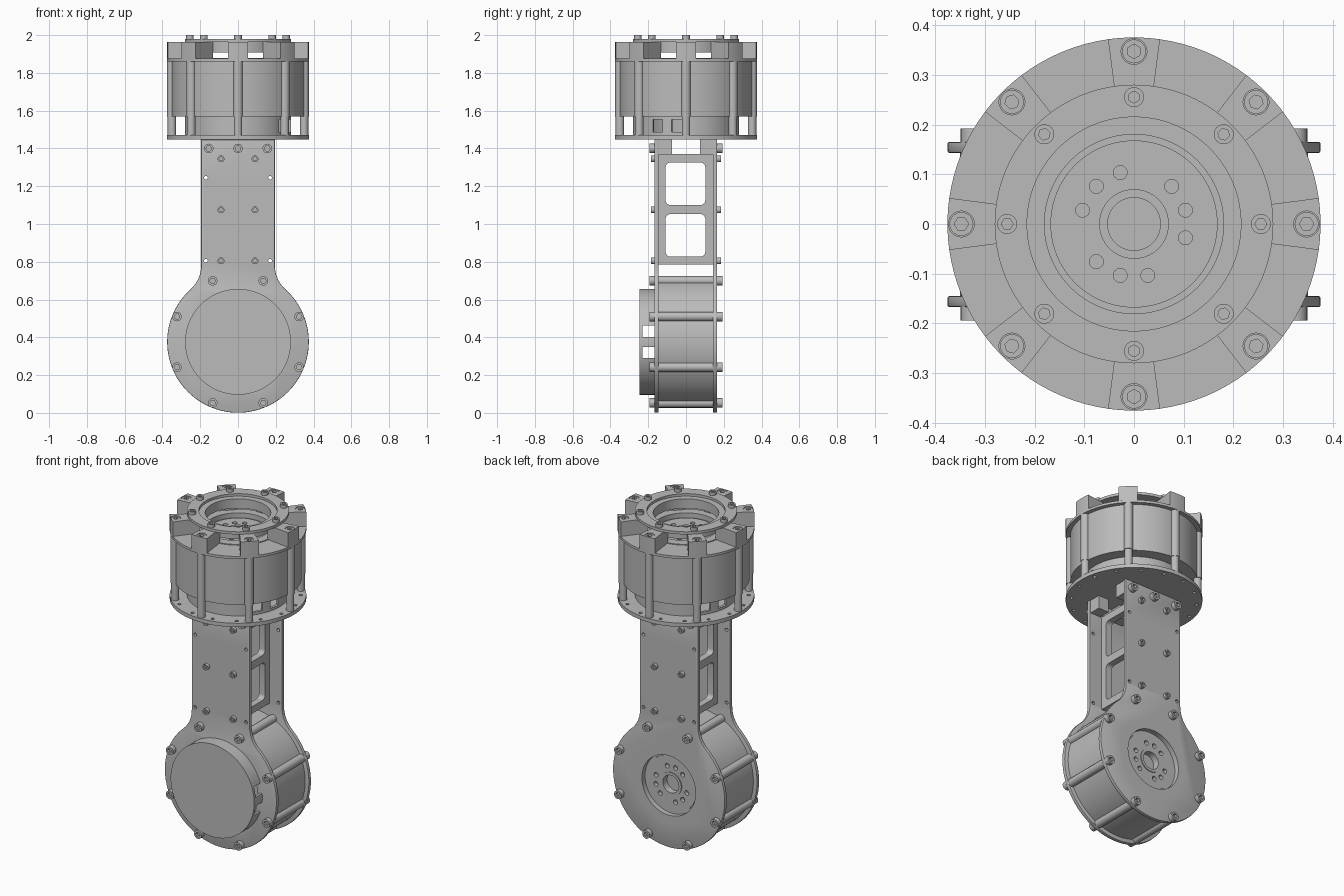
import bpy, bmesh
from math import sin, cos, pi, radians, atan2, sqrt
from mathutils import Matrix, Vector

if "Cube" in bpy.data.objects:
    bpy.data.objects.remove(bpy.data.objects["Cube"])

grey = bpy.data.materials.new("machined grey")
grey.use_nodes = True
COLOUR = (0.5, 0.5, 0.5, 1)
grey.diffuse_color = COLOUR
grey.node_tree.nodes["Principled BSDF"].inputs["Base Color"].default_value = COLOUR

AXIS_Z = 0.376          # height of the lower motor axis
R = 0.375               # outer radius of plates
TO_BACK = Matrix.Rotation(-pi / 2, 4, 'X')    # local z -> +y
TO_FRONT = Matrix.Rotation(pi / 2, 4, 'X')    # local z -> -y
UPPER = Matrix.Translation((0, 0, 1.47))
LOWER = Matrix.Translation((0, -0.245, AXIS_Z)) @ TO_BACK


def at(x, y, z):
    return Matrix.Translation((x, y, z))


def turn(deg):
    return Matrix.Rotation(radians(deg), 4, 'Z')


def finish(name, bm, matrix=Matrix()):
    bmesh.ops.recalc_face_normals(bm, faces=bm.faces)
    mesh = bpy.data.meshes.new(name)
    bm.to_mesh(mesh)
    bm.free()
    mesh.materials.append(grey)
    ob = bpy.data.objects.new(name, mesh)
    bpy.context.collection.objects.link(ob)
    ob.matrix_world = matrix
    return ob


def lathe(name, profile, matrix=Matrix(), closed=False, steps=96):
    bm = bmesh.new()
    vs = [bm.verts.new((r, 0, z)) for r, z in profile]
    loop = vs + vs[:1] if closed else vs
    edges = [bm.edges.new(pair) for pair in zip(loop, loop[1:])]
    bmesh.ops.spin(bm, geom=vs + edges, axis=(0, 0, 1), cent=(0, 0, 0),
                   angle=2 * pi, steps=steps, use_merge=True)
    bmesh.ops.remove_doubles(bm, verts=bm.verts, dist=1e-5)
    return finish(name, bm, matrix)


def rod(name, r, z0, z1, matrix=Matrix(), steps=24):
    return lathe(name, [(0, z0), (r, z0), (r, z1), (0, z1)], matrix, steps=steps)


def prism(name, points, depth, matrix=Matrix(), bevel=0):
    """Extrude an xy outline along +z."""
    bm = bmesh.new()
    face = bm.faces.new([bm.verts.new((x, y, 0)) for x, y in points])
    new = bmesh.ops.extrude_face_region(bm, geom=[face])["geom"]
    bmesh.ops.translate(bm, vec=(0, 0, depth),
                        verts=[v for v in new if isinstance(v, bmesh.types.BMVert)])
    if bevel:
        rims = [e for e in bm.edges if abs(e.verts[0].co.z - e.verts[1].co.z) < 1e-6]
        bmesh.ops.bevel(bm, geom=rims, offset=bevel, segments=2, affect='EDGES', profile=0.5)
    return finish(name, bm, matrix)


def box(name, lo, hi, matrix=Matrix()):
    outline = [(lo[0], lo[1]), (hi[0], lo[1]), (hi[0], hi[1]), (lo[0], hi[1])]
    return prism(name, outline, hi[2] - lo[2], matrix @ at(0, 0, lo[2]))


def rounded(cx, cy, w, h, r):
    pts = []
    for k, (sx, sy) in enumerate([(1, 1), (-1, 1), (-1, -1), (1, -1)]):
        for i in range(6):
            a = radians(90 * k + 18 * i)
            pts.append((cx + sx * (w / 2 - r) + r * cos(a), cy + sy * (h / 2 - r) + r * sin(a)))
    return pts


def cut(ob, cutters):
    for c in cutters:
        c.hide_render = True
        m = ob.modifiers.new("cut", 'BOOLEAN')
        m.object, m.solver = c, 'EXACT'
    bpy.context.view_layer.update()
    ev = ob.evaluated_get(bpy.context.evaluated_depsgraph_get())
    mesh = bpy.data.meshes.new_from_object(ev)
    ob.modifiers.clear()
    ob.data = mesh
    for c in cutters:
        bpy.data.objects.remove(c)
    return ob


def make_bolt(name, r, h):
    """Cap screw head with a hexagonal socket."""
    ob = rod(name, r, 0, h, steps=24)
    hexagon = [(r * 0.6 * cos(k * pi / 3), r * 0.6 * sin(k * pi / 3)) for k in range(6)]
    return cut(ob, [prism("socket_cutter", hexagon, h, at(0, 0, h * 0.4))])


def place(name, source, matrices):
    for m in matrices:
        ob = bpy.data.objects.new(name, source.data)
        bpy.context.collection.objects.link(ob)
        ob.matrix_world = m
    bpy.data.objects.remove(source)


def motor(prefix, frame, cap_turn, pillar_turn):
    # Round housing with a dished output face
    body = lathe(prefix + "_motor_housing",
                 [(0, .1), (.35, .1), (.35, .39), (.23, .39), (.23, .41), (.18, .41), (.18, .38),
                  (.168, .38), (.168, .385), (.07, .385), (.07, .39), (.053, .39), (.053, .35), (0, .35)],
                 frame)
    cut(body, [rod("drill", .014, .36, .42, frame @ turn(a) @ at(.107, 0, 0), 16)
               for a in (15, 45, 105, 135, 165, 225, 255, 285, 345)])
    # Hollow end cap with two vents on each side
    m = frame @ turn(cap_turn)
    cap = lathe(prefix + "_motor_cap", [(0, 0), (.28, 0), (.28, .1), (.265, .1), (.265, .01), (0, .01)], m)
    cut(cap, [box("vent_cutter", (-.4, y - .03, .016), (.4, y + .03, .082), m) for y in (-.056, .056)])
    # Ribs along the housing
    for k in range(8):
        spot = frame @ turn(pillar_turn + 45 * k) @ at(.35, 0, 0)
        rod(prefix + "_motor_rib", .025, .1, .39, spot)


motor("upper", UPPER, -21, 0)
motor("lower", LOWER, 0, 22.5)

# Upper mounting disc with rim holes, and the posts standing on it
disc = rod("upper_base_disc", R, 1.447, 1.47, steps=96)
cut(disc, [rod("drill", .01, 1.4, 1.5, turn(22.5 * k + 11.25) @ at(.345, 0, 0), 12) for k in range(16)])
lathe("upper_top_rim", [(.23, 1.86), (R, 1.86), (R, 1.875), (.23, 1.875)], closed=True)
lug_bolt = make_bolt("lug_bolt", .024, .03)
lug_shape = [(.22, -.033), (.285, -.041)] + \
            [(R * cos(radians(a)), R * sin(radians(a))) for a in range(-8, 9, 2)] + \
            [(.285, .041), (.22, .033)]
for k in range(8):
    t = turn(45 * k)
    rod("upper_post", .022, 1.47, 1.58, t @ at(.35, 0, 0))
    lug = prism("upper_lug", lug_shape, .09, t @ at(0, 0, 1.873))
    cut(lug, [rod("counterbore", .026, 1.93, 2, t @ at(.347, 0, 0))])
place("lug_bolt", lug_bolt, [turn(45 * k) @ at(.347, 0, 1.93) for k in range(8)])

# Output flange with stepped bore
lathe("output_flange", [(.28, 1.964), (.28, 1.98), (.215, 1.98), (.215, 1.965), (.18, 1.965),
                        (.18, 1.908), (.22, 1.908), (.22, 1.964)], closed=True)
place("flange_bolt", make_bolt("flange_bolt", .02, .02),
      [turn(45 * k) @ at(.255, 0, 1.98) for k in range(8)])

# Arm side plates: round end blending into a straight neck
NECK, FILLET = .195, .17
rise = sqrt((R + FILLET) ** 2 - (NECK + FILLET) ** 2)
join = atan2(rise, NECK + FILLET)
half = [(NECK, 1.447)]
half += [(NECK + FILLET - FILLET * cos(join * i / 10), AXIS_Z + rise - FILLET * sin(join * i / 10))
         for i in range(11)]
half += [(R * cos(a), AXIS_Z + R * sin(a))
         for a in (join - (join + pi / 2) * i / 40 for i in range(1, 41))]
outline = half + [(-x, z) for x, z in reversed(half[:-1])]
for name, y in (("front_plate", -.145), ("rear_plate", .165)):
    plate = prism(name, outline, .022, at(0, y, 0) @ TO_FRONT, bevel=.004)
    drills = [rod("drill", .01, -.1, .1, at(x, y, z) @ TO_FRONT, 12)
              for x in (-.17, .17) for z in (.805, 1.245)]
    drills.append(rod("bore", .229 if y > 0 else .25, -.1, .1, at(0, y, AXIS_Z) @ TO_FRONT, 96))
    cut(plate, drills)

# Plate screws on both faces
large = [(.35 * cos(radians(a)), AXIS_Z + .35 * sin(radians(a))) for a in
         (22.5 + 45 * k for k in range(8))] + [(x, 1.4) for x in (-.155, 0, .155)]
small = [(x, z) for x in (-.09, .09) for z in (.805, 1.075, 1.345)]
for name, r, h, spots in (("large_screw", .025, .028, large), ("small_screw", .018, .02, small)):
    place(name, make_bolt(name, r, h),
          [at(x, -.166, z) @ TO_FRONT for x, z in spots] +
          [at(x, .164, z) @ TO_BACK for x, z in spots])

# Windowed spacer frames and top mounting blocks between the plates
SIDEWAYS = Matrix(((0, 0, 1, 0), (1, 0, 0, 0), (0, 1, 0, 0), (0, 0, 0, 1)))   # xy outline -> yz
for x in (-.09, .09):
    m = at(x - .02, 0, 0) @ SIDEWAYS
    frame = prism("spacer_frame", [(-.147, .785), (.145, .785), (.145, 1.37), (-.147, 1.37)], .04, m)
    cut(frame, [prism("window_cutter", rounded(-.003, z, .21, .225, .025), .2, m @ at(0, 0, -.1))
                for z in (.94, 1.213)])
for x in (-.155, 0, .155):
    for y in (-.11, .11):
        box("mounting_block", (x - .035, y - .036, 1.368), (x + .035, y + .036, 1.45))

# Smooth round walls, keep machined edges crisp
bpy.ops.object.select_all(action='DESELECT')
for ob in bpy.context.scene.objects:
    if ob.type == 'MESH':
        ob.select_set(True)
        bpy.context.view_layer.objects.active = ob
bpy.ops.object.shade_smooth_by_angle(angle=radians(30))
